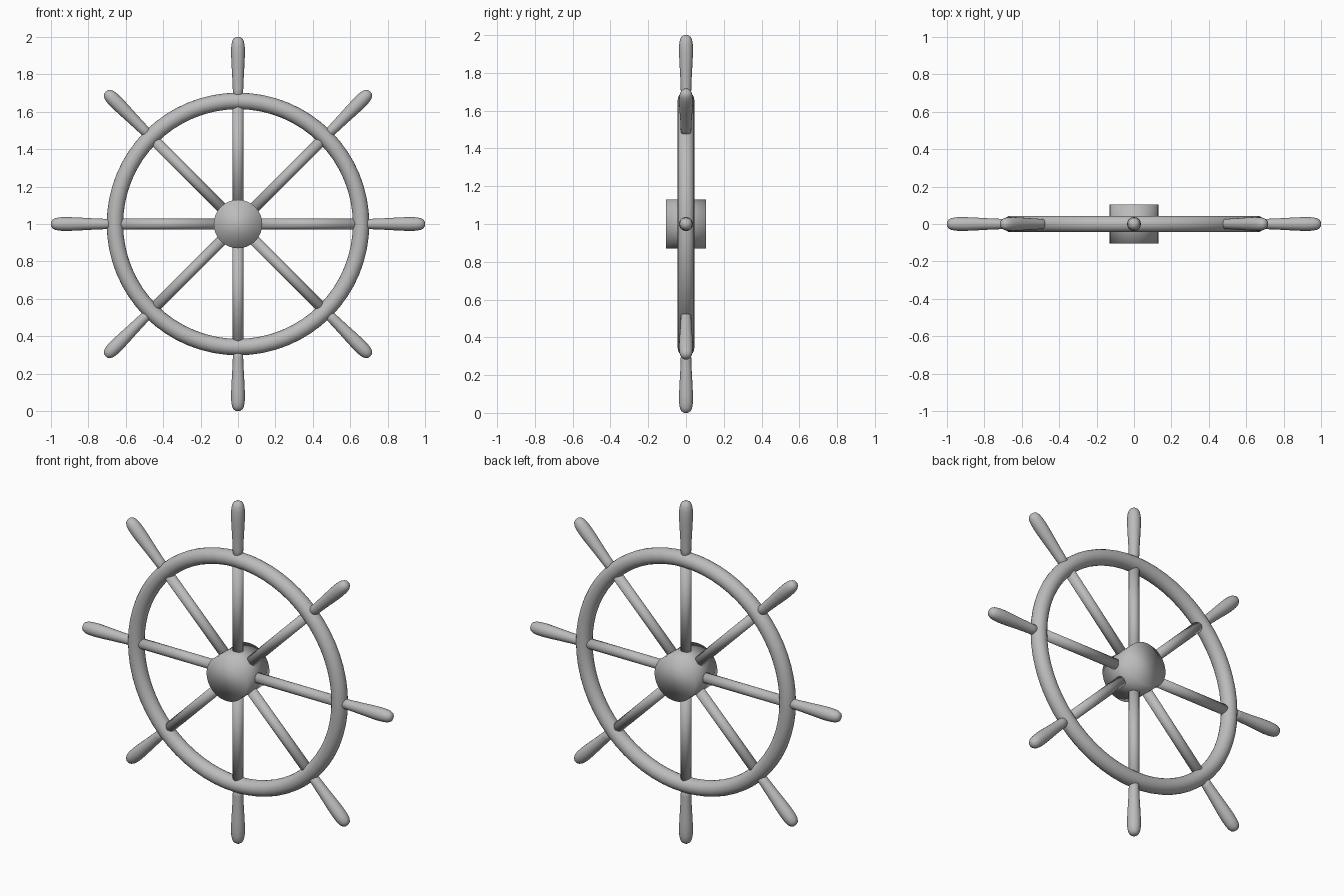
import bpy, math
from mathutils import Matrix

if "Cube" in bpy.data.objects:
    bpy.data.objects.remove(bpy.data.objects["Cube"])

grey = bpy.data.materials.new("plain grey")
grey.diffuse_color = (0.5, 0.5, 0.5, 1)
grey.use_nodes = True
grey.node_tree.nodes["Principled BSDF"].inputs["Base Color"].default_value = grey.diffuse_color
CENTRE = Matrix.Translation((0, 0, 1))
TURN = Matrix.Rotation(math.pi / 2, 4, 'X')


def finish(obj, name):
    obj.name = name
    obj.data.materials.append(grey)
    for p in obj.data.polygons:
        p.use_smooth = True
    return obj


def lathe(name, profile, sides=20):
    """Solid of revolution about z from (radius, height) pairs, capped at both ends."""
    verts = [(r * math.cos(2 * math.pi * i / sides), r * math.sin(2 * math.pi * i / sides), h)
             for r, h in profile for i in range(sides)]
    faces = [(k * sides + i, k * sides + (i + 1) % sides,
              (k + 1) * sides + (i + 1) % sides, (k + 1) * sides + i)
             for k in range(len(profile) - 1) for i in range(sides)]
    faces.append(tuple(reversed(range(sides))))
    faces.append(tuple(range((len(profile) - 1) * sides, len(profile) * sides)))
    mesh = bpy.data.meshes.new(name)
    mesh.from_pydata(verts, [], faces)
    obj = bpy.data.objects.new(name, mesh)
    bpy.context.collection.objects.link(obj)
    return finish(obj, name)


# Round rim
bpy.ops.mesh.primitive_torus_add(major_radius=0.658, minor_radius=0.044,
                                 major_segments=64, minor_segments=20)
rim = finish(bpy.context.object, "rim")
rim.matrix_world = CENTRE @ TURN

# Drum-shaped hub, smooth over its edges
hub = lathe("hub", [(0.13, -0.105), (0.13, 0.105)], 32)
hub.matrix_world = CENTRE @ TURN

# Eight spokes, each with a swelling grip outside the rim
spoke_profile = [(0.029, 0.08), (0.029, 0.66)]
grip_profile = [(0.027, 0.65), (0.028, 0.72), (0.031, 0.79), (0.035, 0.86), (0.037, 0.91),
                (0.036, 0.95), (0.032, 0.975), (0.024, 0.991), (0.012, 0.999), (0.002, 1.0)]
for n in range(8):
    aim = CENTRE @ Matrix.Rotation(n * math.pi / 4, 4, 'Y')
    lathe(f"spoke_{n + 1}", spoke_profile).matrix_world = aim
    lathe(f"grip_{n + 1}", grip_profile).matrix_world = aim
